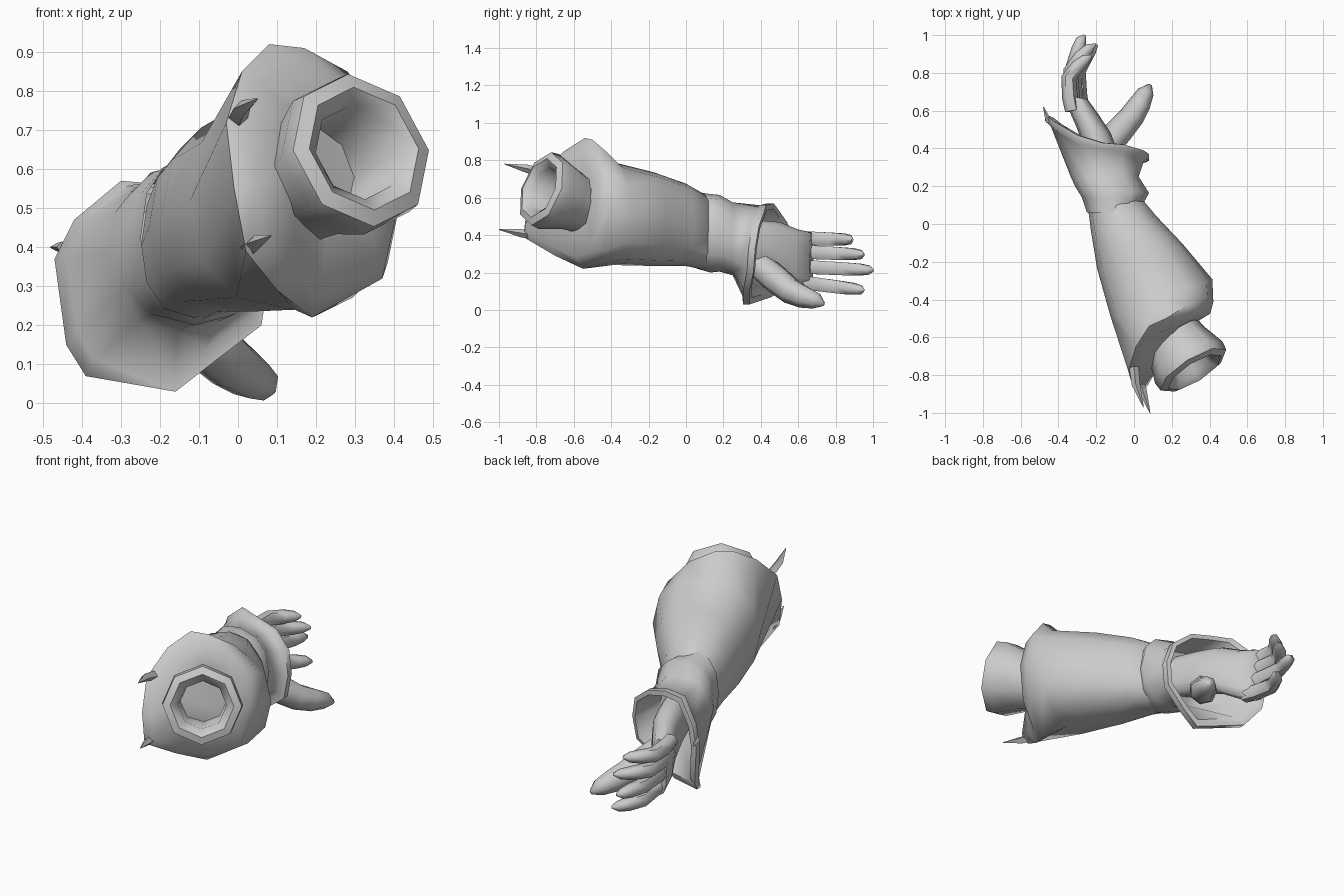
import bpy, bmesh, math
from mathutils import Vector

if "Cube" in bpy.data.objects:
    bpy.data.objects.remove(bpy.data.objects["Cube"])

N = 12


def loft(name, rings, cap_start=False, cap_end=False, angle=60):
    """Skin a list of equal-length point rings."""
    bm = bmesh.new()
    loops = [[bm.verts.new(p) for p in r] for r in rings]
    n = len(rings[0])
    for a, b in zip(loops, loops[1:]):
        for i in range(n):
            j = (i + 1) % n
            bm.faces.new((a[i], a[j], b[j], b[i]))
    if cap_start:
        bm.faces.new(loops[0])
    if cap_end:
        bm.faces.new(loops[-1])
    bmesh.ops.recalc_face_normals(bm, faces=bm.faces)
    me = bpy.data.meshes.new(name)
    bm.to_mesh(me)
    bm.free()
    ob = bpy.data.objects.new(name, me)
    bpy.context.collection.objects.link(ob)
    bpy.ops.object.select_all(action='DESELECT')
    ob.select_set(True)
    bpy.context.view_layer.objects.active = ob
    bpy.ops.object.shade_smooth_by_angle(angle=math.radians(angle))
    return ob


def oval(cx, cy, cz, rx, rz, shear=0.0, power=0.85):
    """Slightly boxy oval facing y; shear swings its +x side along y."""
    pts = []
    for i in range(N):
        a = 2 * math.pi * i / N
        c, s = math.cos(a), math.sin(a)
        dx = rx * math.copysign(abs(c) ** power, c)
        dz = rz * math.copysign(abs(s) ** power, s)
        pts.append((cx + dx, cy + shear * dx, cz + dz))
    return pts


def shrink(ring, k, shift):
    c = sum((Vector(p) for p in ring), Vector()) / len(ring)
    return [c + (Vector(p) - c) * k + Vector(shift) for p in ring]


def disc(center, normal, r, n):
    q = Vector(normal).to_track_quat('Z', 'Y')
    return [Vector(center) + q @ Vector((r * math.cos(2 * math.pi * i / n),
                                         r * math.sin(2 * math.pi * i / n), 0))
            for i in range(n)]


def tube(name, path, radii, n=6):
    path = [Vector(p) for p in path]
    rings = []
    for i, p in enumerate(path):
        d = path[min(i + 1, len(path) - 1)] - path[max(i - 1, 0)]
        rings.append(disc(p, d, radii[i], n))
    return loft(name, rings, True, True)


# sleeve over the forearm, with a slanted mouth at the elbow
mouth = [(.42, -.41, .55), (.39, -.39, .72), (.28, -.43, .85), (.17, -.50, .91),
         (.08, -.54, .92), (.01, -.65, .85), (-.03, -.78, .72), (-.01, -.85, .55),
         (.02, -.87, .39), (.10, -.70, .29), (.19, -.55, .22), (.37, -.44, .32)]
loft("forearm_sleeve", [
    shrink(mouth, .45, (.055, .0, .03)),
    shrink(mouth, .84, (.025, -.035, 0)),
    mouth,
    oval(.145, -.39, .515, .27, .275, .36),
    oval(.03, -.17, .485, .225, .25, .3),
    oval(-.055, .0, .455, .172, .22, .25),
    oval(-.112, .14, .40, .137, .195, .1)], True, True)

# short upper-arm stub with a thick open rim
axis = Vector((.5, -.8, .3)).normalized()
end = Vector((.31, -.765, .645))
stub = [(-.30, .15), (-.17, .168), (-.04, .21), (.01, .205),
        (.025, .165), (-.01, .125), (-.26, .115)]
loft("upper_arm_stub", [disc(end + axis * t, axis, r, 8) for t, r in stub],
     True, True)

# flared cuff: wrist fold, pinch, wide bell and rolled edge, open to the hand
rim = [(.08, .37, .33), (.05, .39, .45), (-.05, .42, .53), (-.17, .43, .56),
       (-.30, .47, .57), (-.42, .54, .47), (-.47, .58, .37), (-.44, .55, .15),
       (-.39, .46, .07), (-.16, .34, .03), (-.07, .34, .10), (.06, .36, .20)]
loft("cuff", [
    oval(-.112, .06, .425, .137, .205),
    oval(-.112, .13, .41, .165, .21, -.08),
    oval(-.115, .18, .41, .195, .205, -.08),
    oval(-.155, .25, .38, .18, .195),
    shrink(rim, .89, (.0, -.05, .015)),
    shrink(rim, 1.0, (.0, -.035, 0)),
    rim,
    shrink(rim, .88, (.01, .0, 0)),
    oval(-.15, .25, .36, .14, .16)], False, True)

# palm
loft("palm", [
    oval(-.12, .22, .37, .085, .12),
    oval(-.17, .38, .35, .085, .13),
    oval(-.215, .50, .325, .092, .145, -.2),
    oval(-.27, .60, .275, .08, .155, -.2),
    oval(-.30, .67, .255, .055, .16, -.2)], True, True)

# four fingers: root x, root height, tip height, tip y, sideways curl of the tip
fingers = [("little_finger", -.325, .385, .375, .89, .10),
           ("ring_finger", -.315, .312, .295, .95, .11),
           ("middle_finger", -.30, .232, .212, 1.0, .04),
           ("index_finger", -.275, .150, .105, .95, .08)]
for name, x0, z0, z1, y1, curl in fingers:
    prof = [(0, 0, .04), (.25, -.015, .042), (.6, -.02, .040),
            (.82, curl * .4 - .01, .037), (.94, curl * .8 - .01, .028),
            (1, curl, .007)]
    tube(name, [(x0 + dx, .60 + (y1 - .60) * t, z0 + (z1 - z0) * t)
                for t, dx, r in prof], [r for t, dx, r in prof])

# thumb
tube("thumb", [(-.16, .39, .24), (-.085, .48, .165), (-.015, .56, .10),
               (.03, .63, .07), (.063, .695, .05), (.085, .735, .03)],
     [.075, .078, .07, .062, .046, .012], 7)

# loose points of cloth on the sleeve mouth and the cuff
tube("sleeve_point_upper", [(.0, -.76, .73), (.01, -.85, .755), (.05, -.97, .78)],
     [.025, .022, .002], 4)
tube("sleeve_point_lower", [(.03, -.80, .40), (.045, -.88, .41), (.085, -1.0, .43)],
     [.025, .022, .002], 4)
tube("cuff_point", [(-.45, .54, .40), (-.465, .58, .40), (-.48, .62, .40)],
     [.015, .01, .002], 4)
